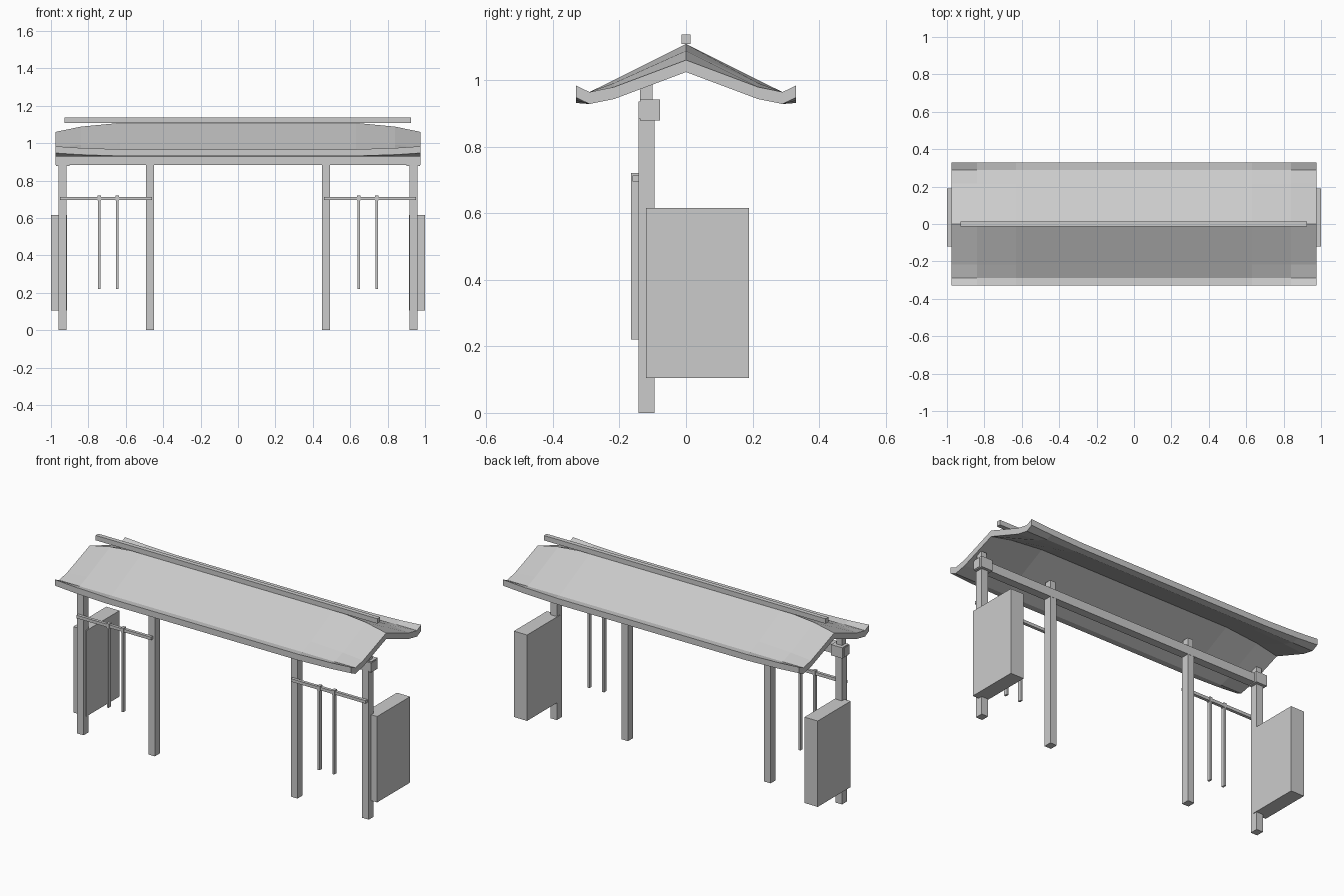
import bpy, bmesh

if "Cube" in bpy.data.objects:
    bpy.data.objects.remove(bpy.data.objects["Cube"])

# One plain grey for the whole model
grey = bpy.data.materials.new("plain_grey")
grey.diffuse_color = (0.6, 0.6, 0.6, 1)
grey.use_nodes = True
grey.node_tree.nodes["Principled BSDF"].inputs["Base Color"].default_value = grey.diffuse_color


def finish(name, bm):
    bmesh.ops.recalc_face_normals(bm, faces=bm.faces)
    mesh = bpy.data.meshes.new(name)
    bm.to_mesh(mesh)
    bm.free()
    mesh.materials.append(grey)
    ob = bpy.data.objects.new(name, mesh)
    bpy.context.collection.objects.link(ob)
    return ob


def box(name, x, y, z):
    """Box from (min, max) ranges on each axis."""
    bm = bmesh.new()
    bmesh.ops.create_cube(bm, size=1)
    for v in bm.verts:
        v.co = [r[0] + (c + 0.5) * (r[1] - r[0]) for r, c in zip((x, y, z), v.co)]
    return finish(name, bm)


def pair(name, x, y, z):
    """The same box on the left and right side."""
    box(name + "_right", x, y, z)
    box(name + "_left", (-x[1], -x[0]), y, z)


# Curved roof: cross-sections lofted along x (x, ridge, shoulder, eave lip heights)
stations = [(0.975, 1.06, 0.979, 0.983), (0.84, 1.088, 0.991, 0.974),
            (0.63, 1.108, 1.0, 0.967)]
stations = [(-x, *h) for x, *h in stations] + stations[::-1]
thick = 0.036
bm = bmesh.new()
rings = []
for x, ridge, shoulder, lip in stations:
    half = [(0.33, lip), (0.29, 0.964), (0.216, shoulder)]
    top = [(-y, z) for y, z in half] + [(0, ridge)] + half[::-1]
    loop = top + [(y, z - thick) for y, z in top[::-1]]
    rings.append([bm.verts.new((x, y, z)) for y, z in loop])
n = len(rings[0])
for a, b in zip(rings, rings[1:]):
    for i in range(n):
        j = (i + 1) % n
        bm.faces.new((a[i], a[j], b[j], b[i]))
for ring in (rings[0], rings[-1]):
    for i in range(n // 2 - 1):
        bm.faces.new((ring[i], ring[i + 1], ring[n - 2 - i], ring[n - 1 - i]))
finish("roof", bm)
box("ridge_bar", (-0.928, 0.926), (-0.013, 0.013), (1.108, 1.137))

# Beam under the roof
box("main_beam", (-0.977, 0.977), (-0.143, -0.094), (0.884, 0.936))

# Posts with the short struts that carry the roof
for label, x in (("outer", (0.917, 0.96)), ("inner", (0.448, 0.491))):
    pair(label + "_post", x, (-0.142, -0.095), (0, 0.9))
    pair(label + "_strut", (x[0] + 0.004, x[1] - 0.004), (-0.138, -0.101), (0.93, 0.987))
pair("beam_end_block", (0.9, 0.974), (-0.138, -0.078), (0.878, 0.942))

# Hanging rails with pull rods and their hooks
pair("rail", (0.46, 0.951), (-0.161, -0.143), (0.695, 0.713))
for label, x in (("inner", 0.646), ("outer", 0.742)):
    pair(label + "_rod", (x - 0.006, x + 0.006), (-0.165, -0.143), (0.22, 0.712))
    pair(label + "_hook", (x - 0.009, x + 0.009), (-0.165, -0.142), (0.692, 0.72))

# Side panels
pair("side_panel", (0.913, 1.0), (-0.12, 0.19), (0.105, 0.616))
